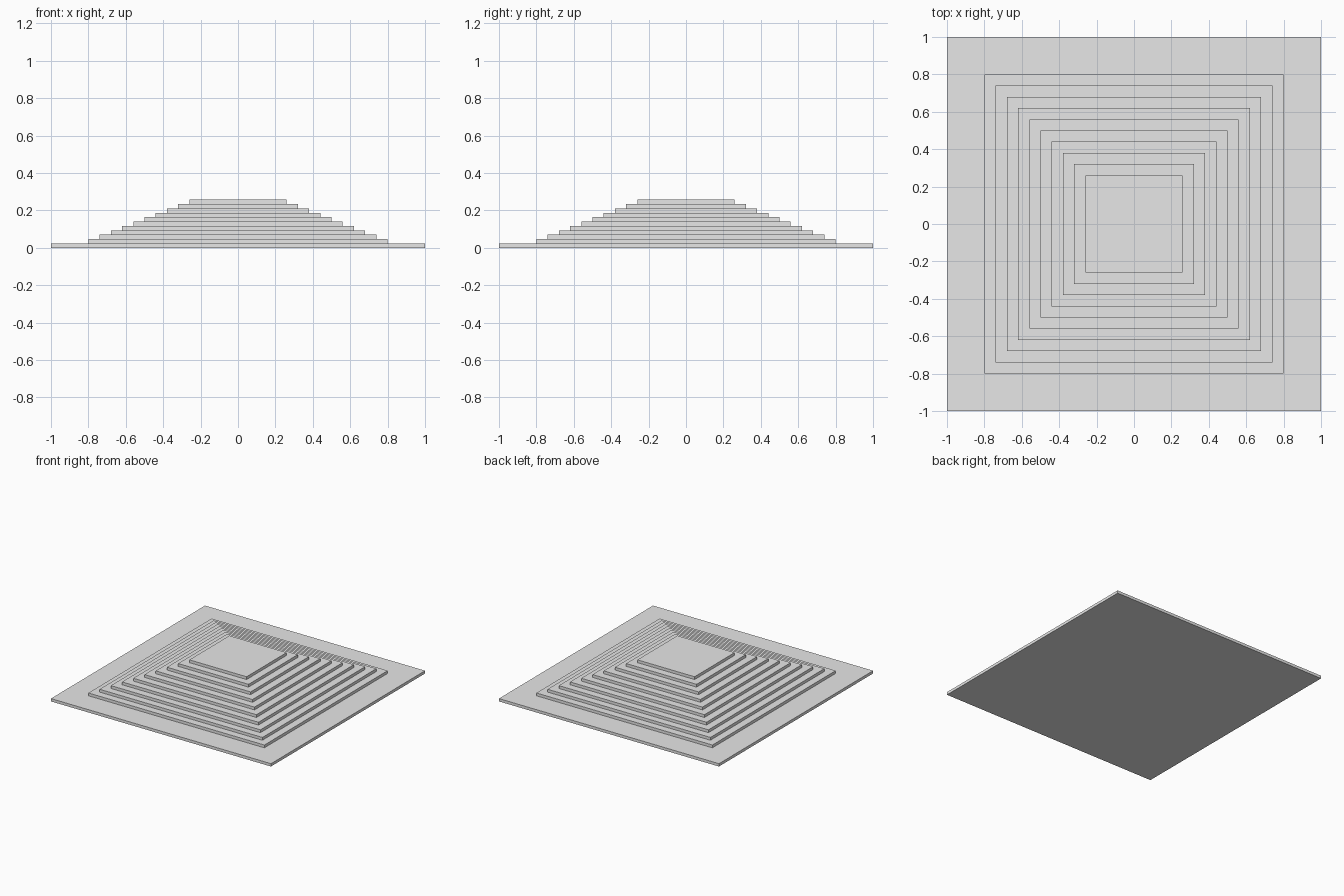
import bpy

cube = bpy.data.objects.get("Cube")
if cube:
    bpy.data.objects.remove(cube, do_unlink=True)

TIERS = 10
LAYER = 0.257 / (TIERS + 1)   # every slab has the same thickness

# Plain light grey for the whole monument
stone = bpy.data.materials.new("light_grey_stone")
stone.use_nodes = True
grey = (0.8, 0.8, 0.8, 1.0)
stone.diffuse_color = grey
stone.node_tree.nodes["Principled BSDF"].inputs["Base Color"].default_value = grey


def slab(name, half_width, level):
    """Square slab resting on the given layer."""
    bpy.ops.mesh.primitive_cube_add(size=1, location=(0, 0, (level + 0.5) * LAYER))
    obj = bpy.context.object
    obj.name = name
    obj.scale = (2 * half_width, 2 * half_width, LAYER)
    bpy.ops.object.transform_apply(location=False, rotation=False, scale=True)
    obj.data.materials.append(stone)
    return obj


# Wide ground slab
slab("base_slab", 1.0, 0)

# Steps shrinking evenly towards the flat top
for i in range(TIERS):
    slab(f"step_{i + 1}", 0.8 - 0.06 * i, i + 1)
